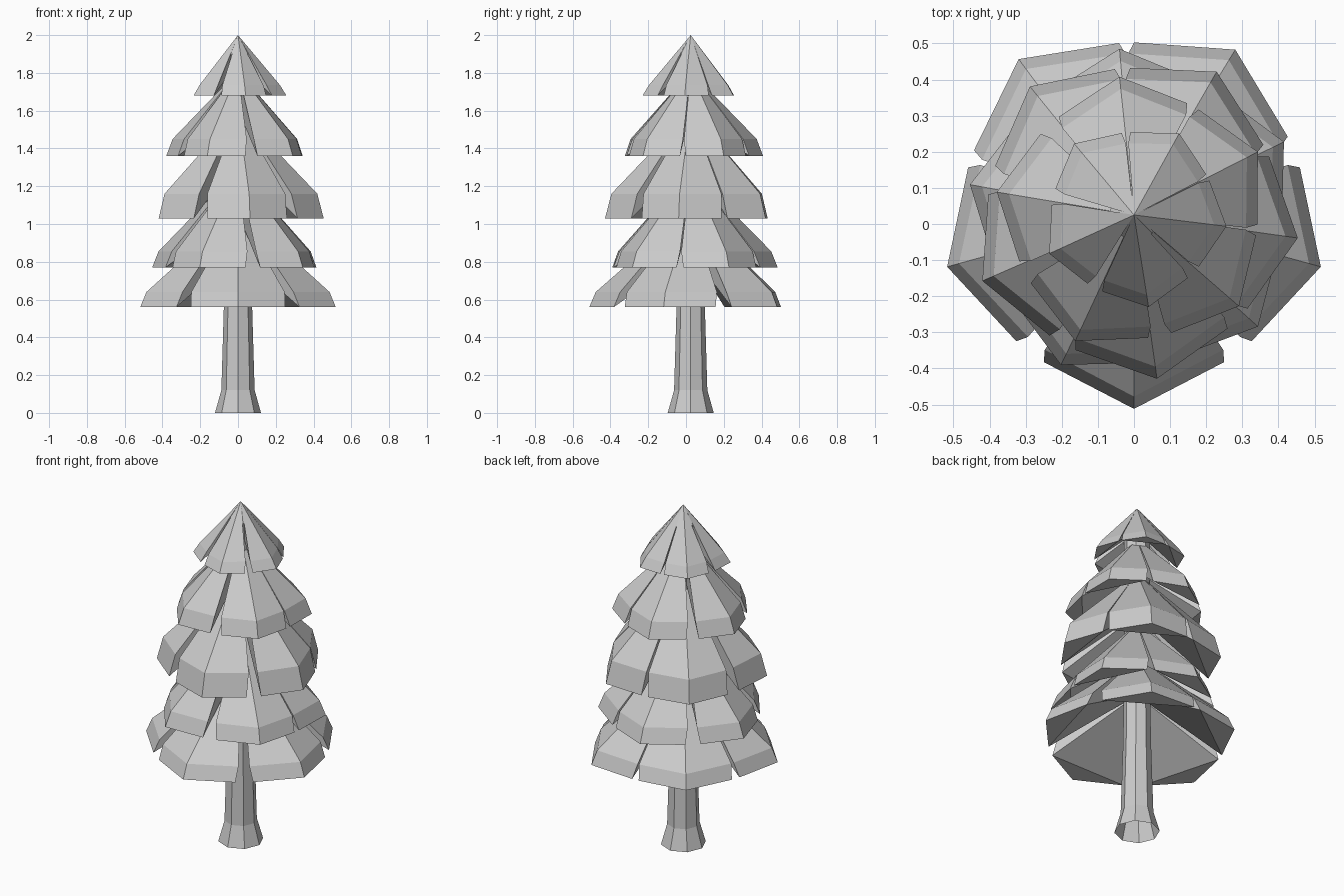
import bpy, bmesh
from math import sin, cos, radians

if "Cube" in bpy.data.objects:
    bpy.data.objects.remove(bpy.data.objects["Cube"])

CY = 0.025  # trunk axis sits slightly behind the origin


def finish(bm, name):
    bmesh.ops.recalc_face_normals(bm, faces=bm.faces)
    mesh = bpy.data.meshes.new(name)
    bm.to_mesh(mesh)
    bm.free()
    obj = bpy.data.objects.new(name, mesh)
    obj.location = (0, CY, 0)
    bpy.context.collection.objects.link(obj)


def polar(bm, r, deg, z):
    return bm.verts.new((r * cos(radians(deg)), r * sin(radians(deg)), z))


# Trunk: eight-sided, flared open foot, pointed tip
bm = bmesh.new()
rings = [[polar(bm, r, k * 45, z) for k in range(8)]
         for r, z in [(0.122, 0), (0.088, 0.12), (0.075, 0.56), (0.065, 1.4), (0.072, 1.902)]]
for lo, hi in zip(rings, rings[1:]):
    for k in range(8):
        j = (k + 1) % 8
        bm.faces.new((lo[k], lo[j], hi[j], hi[k]))
tip = bm.verts.new((0, 0, 2.0))
for k in range(8):
    bm.faces.new((rings[-1][k], rings[-1][(k + 1) % 8], tip))
finish(bm, "trunk")


# One branch tier: five slightly uneven ridged wedges separated by narrow slits
def tier(name, radius, z_bottom, z_rim, z_apex, start):
    bm = bmesh.new()
    z_under = z_bottom + 0.55 * (z_apex - z_bottom)
    for step in (0, 74.5, 149, 223, 291):
        mid = start + step
        apex = bm.verts.new((0, 0, z_apex))
        under = bm.verts.new((0, 0, z_under))
        low, top = [], []
        for side, s in ((-1, 0.89), (0, 1.0), (1, 0.89)):
            low.append(polar(bm, radius * s, mid + side * 31.5, z_bottom))
            top.append(polar(bm, (radius - 0.034) * s, mid + side * 33.5, z_rim))
        for i in (0, 1):
            bm.faces.new((apex, top[i], top[i + 1]))
            bm.faces.new((top[i], low[i], low[i + 1], top[i + 1]))
        bm.faces.new((low[0], low[2], low[1]))    # flat lip
        bm.faces.new((under, low[2], low[0]))     # sloping underside
        bm.faces.new((apex, under, low[0], top[0]))
        bm.faces.new((apex, top[2], low[2], under))
    finish(bm, name)


# Branch tiers from the lowest to the crown
for i, spec in enumerate([
        (0.537, 0.56, 0.64, 1.08, 195.5),
        (0.462, 0.77, 0.855, 1.29, 95),
        (0.458, 1.03, 1.16, 1.60, 129),
        (0.385, 1.36, 1.45, 1.81, 96),
        (0.258, 1.68, 1.735, 2.0, 130)]):
    tier("branch_tier_%d" % (i + 1), *spec)
